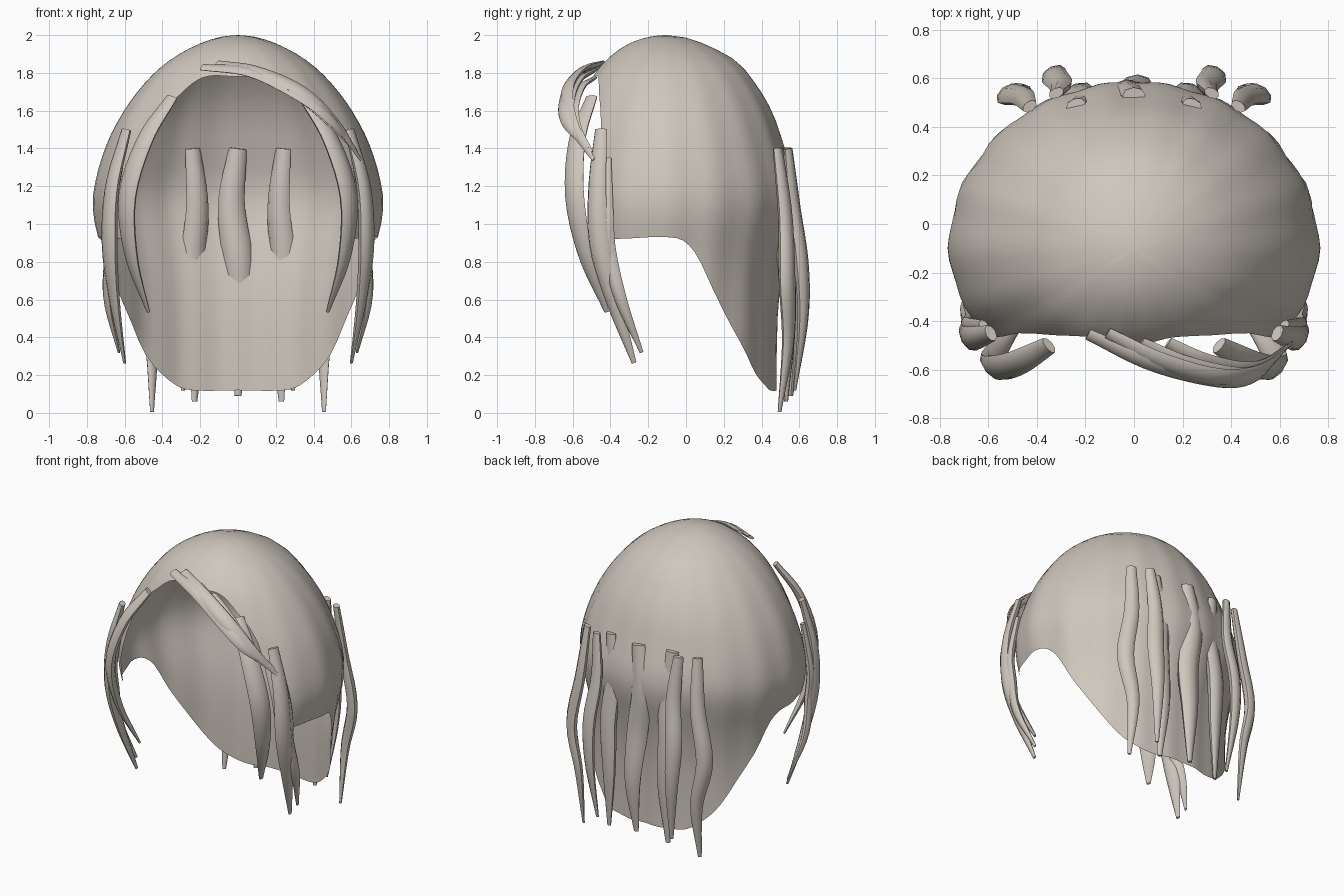
import bpy, bmesh, math
from mathutils import Vector

if "Cube" in bpy.data.objects:
    bpy.data.objects.remove(bpy.data.objects["Cube"])

hair = bpy.data.materials.new("warm_grey_hair")
hair.diffuse_color = (0.62, 0.57, 0.51, 1)
hair.use_nodes = True
hair.node_tree.nodes["Principled BSDF"].inputs["Base Color"].default_value = hair.diffuse_color


def interp(knots, x):
    """Smooth curve through (x, value) knots with rising x."""
    n = len(knots)
    x = min(max(x, knots[0][0]), knots[-1][0])
    i = max(j for j in range(n - 1) if knots[j][0] <= x)

    def slope(j):
        a, b = knots[max(j - 1, 0)], knots[min(j + 1, n - 1)]
        return (b[1] - a[1]) / (b[0] - a[0])
    (x0, y0), (x1, y1) = knots[i], knots[i + 1]
    h = x1 - x0
    t = (x - x0) / h
    return ((2*t**3 - 3*t*t + 1) * y0 + (t**3 - 2*t*t + t) * h * slope(i)
            + (3*t*t - 2*t**3) * y1 + (t**3 - t*t) * h * slope(i + 1))


def finish(bm, name, angle=60):
    me = bpy.data.meshes.new(name)
    bm.to_mesh(me)
    bm.free()
    me.materials.append(hair)
    ob = bpy.data.objects.new(name, me)
    bpy.context.collection.objects.link(ob)
    bpy.ops.object.select_all(action='DESELECT')
    ob.select_set(True)
    bpy.context.view_layer.objects.active = ob
    bpy.ops.object.shade_smooth_by_angle(angle=math.radians(angle))
    return ob


# Cap: height, half width, reach to the back, reach to the front
CY = -0.1
SECTIONS = [(2.0, 0, 0, 0), (1.96, .19, .18, .19), (1.86, .37, .37, .33),
            (1.77, .47, .45, .40), (1.6, .60, .555, .47), (1.4, .70, .625, .53),
            (1.15, .762, .69, .58), (1.0, .752, .665, .58), (.85, .715, .63, .57),
            (.6, .69, .592, .57), (.3, .70, .58, .57), (.1, .71, .58, .57)]
WIDTH, BACK, FRONT = [[(math.sqrt(2 - s[0]), s[k]) for s in SECTIONS] for k in (1, 2, 3)]
# Rim: azimuth in degrees (-90 front, 90 back) and height
RIM = [(-90, 1.78), (-63, 1.775), (-49, 1.68), (-36.5, 1.5), (-32.5, 1.2), (-29.5, .97),
       (-27, .925), (4, .925), (12, .85), (21, .65), (32, .45), (45, .25), (57, .15),
       (66, .12), (90, .12)]


def cap_point(deg, z):
    th = math.radians(deg)
    u = math.sqrt(2 - z)
    c, s = math.cos(th), math.sin(th)
    depth = interp(BACK if s > 0 else FRONT, u)
    r = 1 / math.sqrt((c / interp(WIDTH, u))**2 + (s / depth)**2)
    r *= 1 + .008 * math.cos(18 * th) * min(1, u)      # soft lock ridges
    return r * c, CY + r * s, z


def build_cap():
    half = []
    for (d0, z0), (d1, z1) in zip(RIM, RIM[1:]):
        steps = max(3, round((d1 - d0) / 4))
        half += [d0 + (d1 - d0) * i / steps for i in range(steps)]
    half.append(90)
    columns = [(d, 1) for d in half] + [(d, -1) for d in half[-2:0:-1]]
    rows = 22
    bm = bmesh.new()
    apex = bm.verts.new((0, CY, 2))
    grid = []
    for d, side in columns:
        rim = interp(RIM, d)
        col = []
        for i in range(1, rows + 1):
            x, y, z = cap_point(d, 2 - (2 - rim) * (i / rows)**1.6)
            col.append(bm.verts.new((side * x, y, z)))
        grid.append(col)
    for a, b in zip(grid, grid[1:] + grid[:1]):
        bm.faces.new((apex, a[0], b[0]))
        for i in range(rows - 1):
            bm.faces.new((a[i], a[i + 1], b[i + 1], b[i]))
    bmesh.ops.recalc_face_normals(bm, faces=bm.faces)
    # open shell: make sure it faces outwards
    if sum(f.normal.dot(f.calc_center_median() - Vector((0, CY, 1))) for f in bm.faces) < 0:
        bmesh.ops.reverse_faces(bm, faces=bm.faces)
    finish(bm, "hair_cap")


# Strand: flattened tapering tube along a smooth path, blunt at both ends
TAPER = [(0, .6), (.2, .85), (.5, 1), (.75, .75), (1, .22)]


def strand(name, pts, width, thick, side=1, rings=18, sides=8):
    n = len(pts) - 1
    axes = [[(i / n, p[k]) for i, p in enumerate(pts)] for k in range(3)]

    def at(t):
        v = Vector([interp(a, t) for a in axes])
        v.x *= side
        return v
    bm = bmesh.new()
    loops = []
    for i in range(rings + 1):
        t = i / rings
        p = at(t)
        tangent = (at(min(t + .02, 1)) - at(max(t - .02, 0))).normalized()
        out = p - Vector((0, CY, min(p.z, 1.2)))
        across = tangent.cross(out).normalized()
        out = across.cross(tangent)
        k = interp(TAPER, t)
        loops.append([bm.verts.new(p + across * width * k * math.cos(a) + out * thick * k * math.sin(a))
                      for a in (2 * math.pi * j / sides for j in range(sides))])
    for a, b in zip(loops, loops[1:]):
        for j in range(sides):
            bm.faces.new((a[j], a[(j + 1) % sides], b[(j + 1) % sides], b[j]))
    bm.faces.new(loops[0])
    bm.faces.new(loops[-1])
    bmesh.ops.recalc_face_normals(bm, faces=bm.faces)
    finish(bm, name)


build_cap()

# Locks mirrored left and right: path, half width, half thickness
PAIRED = {
    "front_lock": ([(.35, -.50, 1.67), (.49, -.575, 1.45), (.585, -.59, 1.15),
                    (.565, -.53, .83), (.475, -.42, .535)], .065, .032),
    "temple_lock": ([(.59, -.45, 1.50), (.665, -.47, 1.2), (.68, -.46, .9),
                     (.655, -.385, .6), (.60, -.275, .265)], .06, .035),
    "side_lock": ([(.62, -.42, 1.35), (.68, -.42, 1.05), (.675, -.41, .85),
                   (.69, -.345, .6), (.63, -.235, .32)], .045, .03),
    "outer_back_lock": ([(.43, .485, 1.4), (.46, .525, 1.05), (.52, .535, .7),
                         (.46, .54, .38), (.455, .495, .005)], .055, .035),
    "middle_back_lock": ([(.32, .54, 1.4), (.30, .57, 1.1), (.33, .61, .8),
                          (.32, .62, .5), (.29, .575, .12)], .055, .035),
    "inner_back_lock": ([(.24, .49, 1.4), (.215, .505, 1.1), (.235, .53, .8),
                         (.22, .545, .45), (.23, .53, .06)], .07, .045),
}
for name, (path, w, t) in PAIRED.items():
    for side, label in ((1, "right"), (-1, "left")):
        strand(f"{name}_{label}", path, w, t, side)

# Single lock down the middle of the back
strand("centre_back_lock", [(0, .53, 1.4), (-.035, .545, 1.1), (0, .54, .8),
                            (.015, .575, .45), (0, .555, .09)], .08, .055)

# Swept fringe: locks fan out at the hairline and gather at the temple
FRINGE = [((-.19, -.455, 1.83), (.08, -.575, 1.80), (.36, -.64, 1.66), (.50, -.63, 1.54), (.60, -.54, 1.42)),
          ((-.11, -.45, 1.85), (.10, -.56, 1.81), (.34, -.63, 1.70), (.52, -.60, 1.53), (.65, -.49, 1.34)),
          ((.03, -.49, 1.81), (.19, -.57, 1.76), (.38, -.62, 1.66), (.50, -.61, 1.54), (.62, -.52, 1.40)),
          ((.14, -.49, 1.77), (.27, -.56, 1.72), (.42, -.60, 1.61), (.53, -.58, 1.50), (.63, -.50, 1.38))]
for i, path in enumerate(FRINGE):
    strand(f"fringe_lock_{i + 1}", path, .045, .018)
